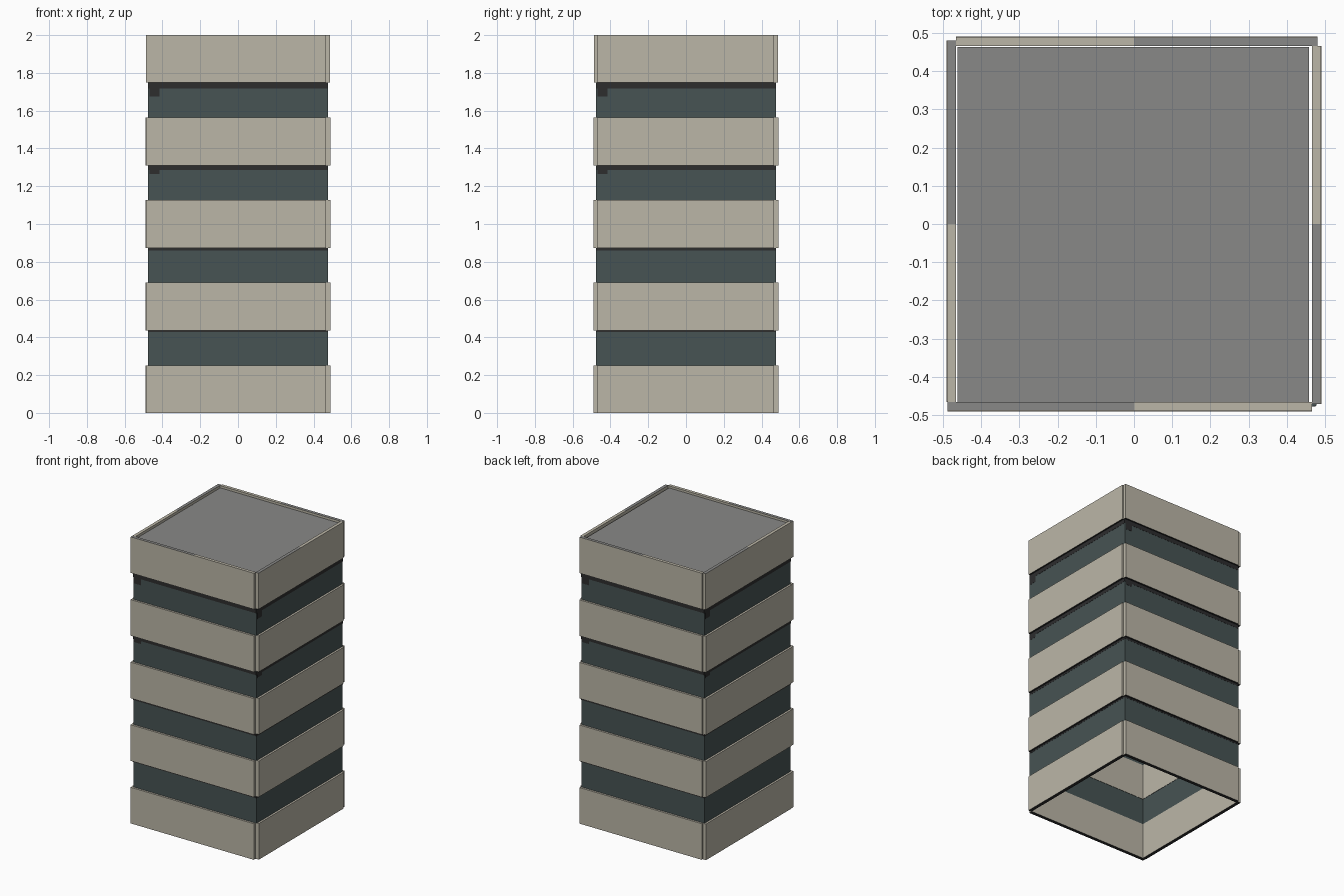
import bpy, bmesh, math
from mathutils import Matrix

if "Cube" in bpy.data.objects:
    bpy.data.objects.remove(bpy.data.objects["Cube"])


def material(name, rgb):
    m = bpy.data.materials.new(name)
    m.diffuse_color = (*rgb, 1.0)
    m.use_nodes = True
    m.node_tree.nodes["Principled BSDF"].inputs["Base Color"].default_value = m.diffuse_color
    return m


CONCRETE = material("warm concrete", (0.50, 0.47, 0.39))
GLASS = material("dark teal glass", (0.063, 0.087, 0.087))
DARK = material("near black", (0.026, 0.026, 0.027))
ROOF = material("roof grey", (0.25, 0.25, 0.245))


def box(name, lo, hi, mats, turn=0, cut=False, rule=None):
    """Axis-aligned box on the front side, turned by quarter turns about z."""
    bm = bmesh.new()
    size = [b - a for a, b in zip(lo, hi)]
    mid = [(a + b) / 2 for a, b in zip(lo, hi)]
    bmesh.ops.create_cube(bm, size=1.0, matrix=Matrix.Translation(mid) @ Matrix.Diagonal((*size, 1)))
    if cut:
        bmesh.ops.bisect_plane(bm, geom=bm.verts[:] + bm.edges[:] + bm.faces[:],
                               plane_co=(0, 0, 0), plane_no=(1, 0, 0))
    bm.normal_update()
    if rule:
        for f in bm.faces:
            f.material_index = rule(f)
    bm.transform(Matrix.Rotation(turn * math.pi / 2, 4, 'Z'))
    me = bpy.data.meshes.new(name)
    bm.to_mesh(me)
    bm.free()
    for m in mats:
        me.materials.append(m)
    ob = bpy.data.objects.new(name, me)
    bpy.context.collection.objects.link(ob)
    return ob


SIDES = ["front", "right", "back", "left"]
SPANS = [(-0.487, 0.465), (-0.470, 0.466), (-0.480, 0.465), (-0.480, 0.465)]
BAND_H, STEP = 0.252, 0.437
STRIP = [0.010, 0.014, 0.025, 0.030]
PATCH = [0.0, 0.0, 0.045, 0.072]


# undersides are dark; the parapet top is half grey, half concrete
def band_rule(f):
    return 1 if f.normal.z < -0.5 else 0


def parapet_rule(f):
    if f.normal.z > 0.5 and f.calc_center_median().x < 0:
        return 2
    return band_rule(f)


for k, side in enumerate(SIDES):
    u0, u1 = SPANS[k]
    # concrete spandrel bands, lapped round the corners
    for i in range(5):
        top = i == 4
        z0 = i * STEP
        z1 = 2.0 if top else z0 + BAND_H
        out = 0.488 if top else 0.490
        box(f"{side}_band_{i + 1}", (u0, -out, z0), (u1, -0.466, z1),
            [CONCRETE, DARK, ROOF], k, cut=top,
            rule=parapet_rule if top else band_rule)
    # recessed window strips with a dark head
    for i in range(4):
        z0, z1 = i * STEP + BAND_H, (i + 1) * STEP
        box(f"{side}_window_{i + 1}", (-0.476, -0.476, z0), (0.468, -0.468, z1), [GLASS], k)
        box(f"{side}_window_head_{i + 1}", (-0.475, -0.477, z1 - STRIP[i]),
            (0.475, -0.475, z1), [DARK], k)
        if PATCH[i]:
            box(f"{side}_window_head_corner_{i + 1}", (-0.468, -0.477, z1 - PATCH[i]),
                (-0.415, -0.475, z1 - STRIP[i]), [DARK], k)

# flat roof set just below the parapet, with a thin gap round it
box("roof", (-0.461, -0.465, 1.978), (0.457, 0.463, 1.986), [ROOF])
